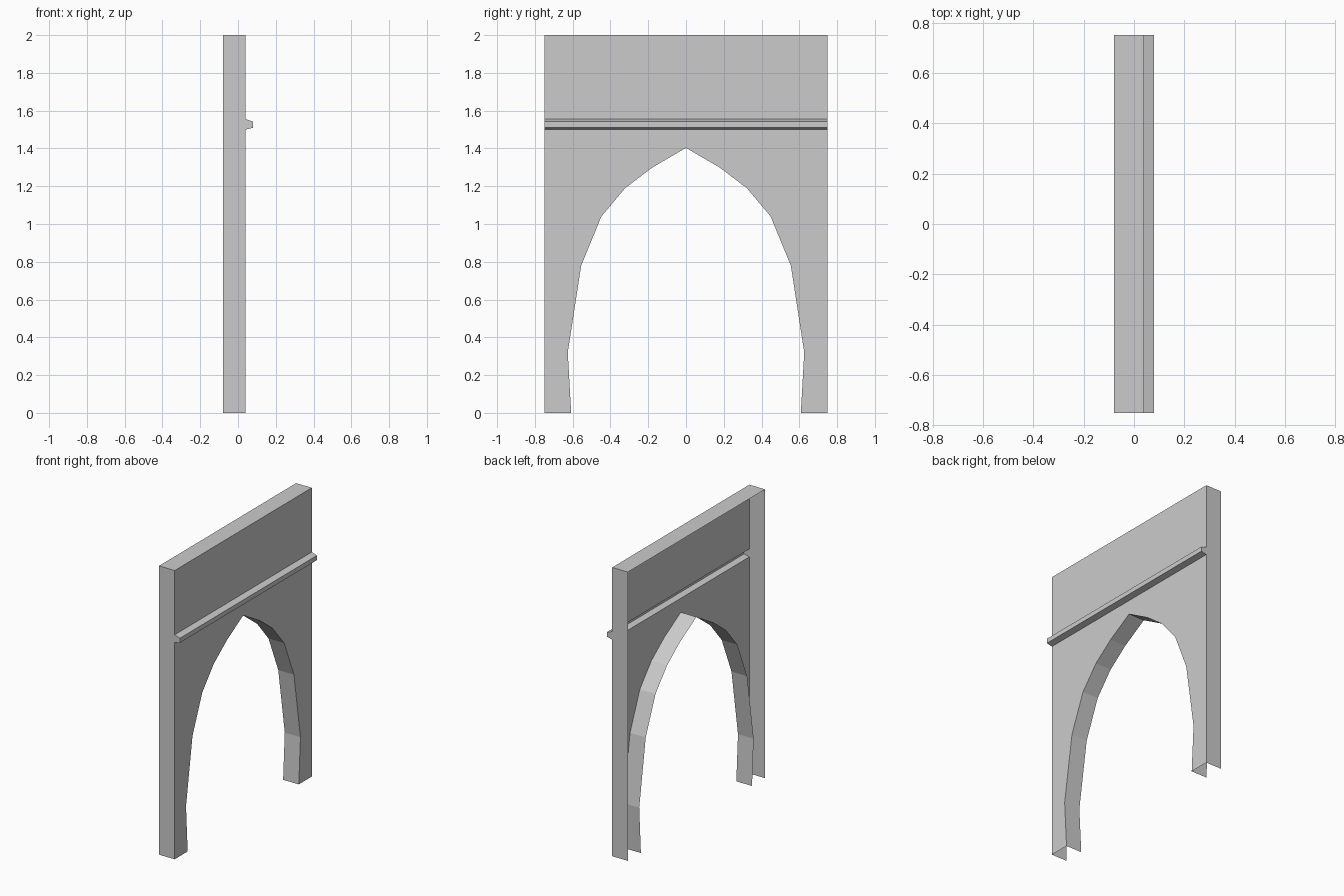
import bpy, bmesh

if "Cube" in bpy.data.objects:
    bpy.data.objects.remove(bpy.data.objects["Cube"])

W = 0.75                      # half width along y
FRONT, BACK = 0.04, -0.08     # wall depth along x

# Side profile (x, z): top edge, front panel, hollow string-course moulding
profile = [(BACK, 2.0), (FRONT, 2.0), (FRONT, 1.555), (0.08, 1.542),
           (0.08, 1.51), (FRONT, 1.50)]

# Half of the pointed arch (y, z), from the floor to the apex
half = [(0.608, 0), (0.626, 0.32), (0.555, 0.78), (0.448, 1.04),
        (0.322, 1.19), (0.18, 1.298), (0, 1.403)]
arch = [(-y, z) for y, z in half] + half[-2::-1]

bm = bmesh.new()


def face(points):
    return bm.faces.new([bm.verts.new(p) for p in points])


# Top, upper panel and moulding swept across the width
for (ax, az), (bx, bz) in zip(profile, profile[1:]):
    face([(ax, -W, az), (bx, -W, bz), (bx, W, bz), (ax, W, az)])

# Solid end faces
end = profile + [(FRONT, 0), (BACK, 0)]
face([(x, W, z) for x, z in end])
face([(x, -W, z) for x, z in reversed(end)])

# Lower front panel around the arch
outline = [(-W, 0)] + arch + [(W, 0), (W, 1.50), (-W, 1.50)]
face([(FRONT, y, z) for y, z in outline])

# Inner surface of the arch (the back and underside stay open)
for (py, pz), (qy, qz) in zip(arch, arch[1:]):
    face([(FRONT, py, pz), (BACK, py, pz), (BACK, qy, qz), (FRONT, qy, qz)])

bmesh.ops.remove_doubles(bm, verts=bm.verts, dist=1e-5)
bmesh.ops.triangulate(bm, faces=[f for f in bm.faces if len(f.verts) > 4])

mesh = bpy.data.meshes.new("arched_wall")
bm.to_mesh(mesh)
bm.free()
bpy.context.collection.objects.link(bpy.data.objects.new("arched_wall", mesh))
